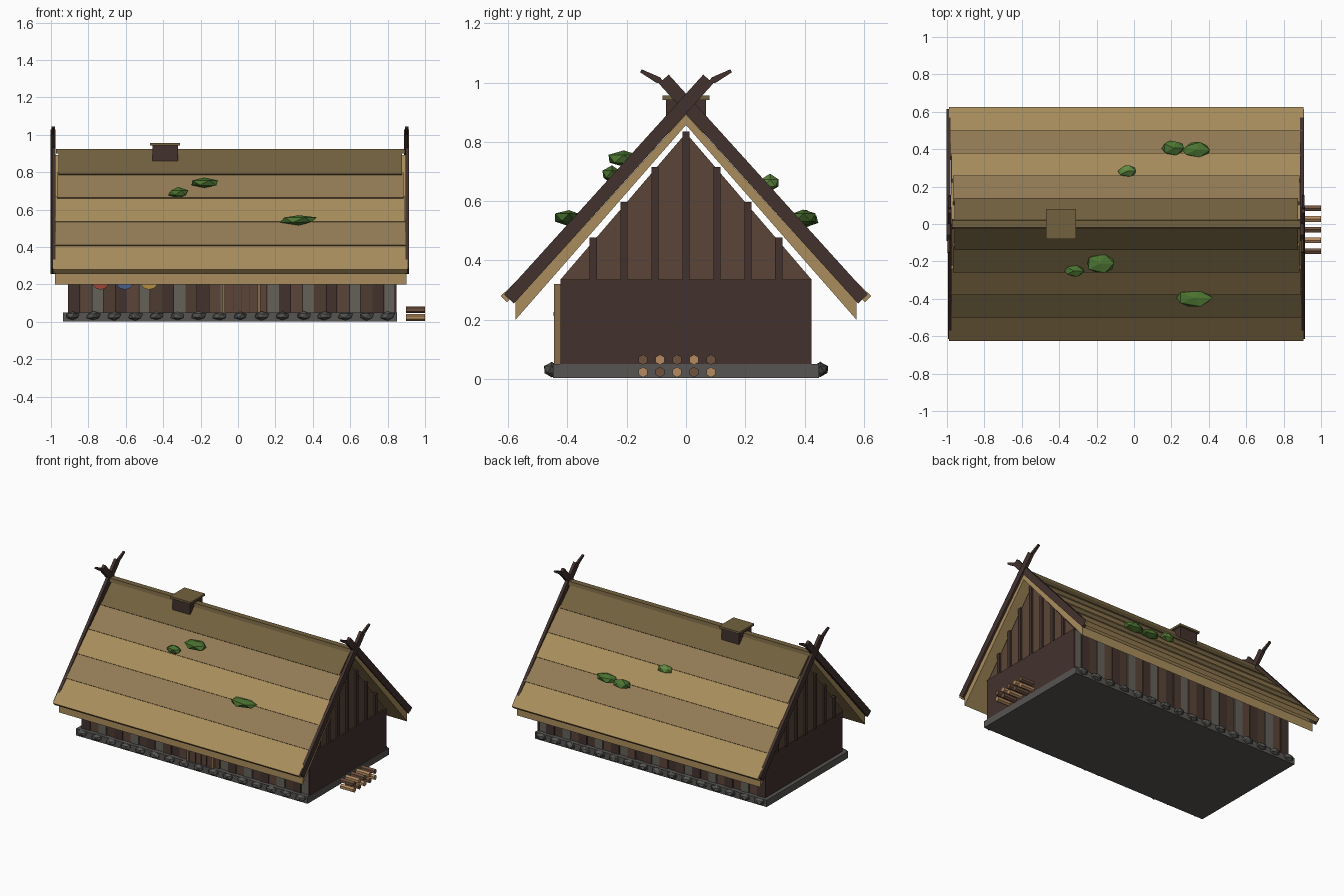
import bpy, bmesh, math, random
from mathutils import Vector, Matrix

if "Cube" in bpy.data.objects:
    bpy.data.objects.remove(bpy.data.objects["Cube"])

random.seed(4)
CX = -0.043          # centre of the house along x
mats = {}
COL = dict(dark=(.055, .032, .026), brown=(.105, .06, .04), mid=(.075, .045, .03), grey=(.13, .12, .10),
           stone=(.09, .09, .085), slab=(.095, .09, .085), straw=(.40, .27, .11), straw2=(.29, .20, .09),
           ridge=(.17, .12, .05), timber=(.25, .15, .07), log=(.46, .26, .12), log2=(.16, .085, .05),
           moss=(.07, .17, .03), moss2=(.12, .25, .05), red=(.35, .06, .04), blue=(.06, .12, .25),
           gold=(.45, .27, .05), iron=(.2, .2, .2))


def finish(name, bm, col):
    bmesh.ops.recalc_face_normals(bm, faces=bm.faces)
    me = bpy.data.meshes.new(name)
    bm.to_mesh(me)
    bm.free()
    if col not in mats:
        mats[col] = bpy.data.materials.new(col)
        mats[col].diffuse_color = (*COL[col], 1)
    me.materials.append(mats[col])
    ob = bpy.data.objects.new(name, me)
    bpy.context.collection.objects.link(ob)
    return ob


def prism(name, profile, x0, x1, col):
    """Extrude a (y, z) profile from x0 to x1."""
    bm = bmesh.new()
    face = bm.faces.new([bm.verts.new((x0, y, z)) for y, z in profile])
    ext = bmesh.ops.extrude_face_region(bm, geom=[face])
    vs = [v for v in ext['geom'] if isinstance(v, bmesh.types.BMVert)]
    bmesh.ops.translate(bm, verts=vs, vec=(x1 - x0, 0, 0))
    return finish(name, bm, col)


def box(name, x0, x1, y0, y1, z0, z1, col):
    return prism(name, [(y0, z0), (y1, z0), (y1, z1), (y0, z1)], x0, x1, col)


def blob(name, loc, size, col, jitter=0.15, sub=1):
    bm = bmesh.new()
    bmesh.ops.create_icosphere(bm, subdivisions=sub, radius=1)
    for v in bm.verts:
        v.co *= 1 + random.uniform(-jitter, jitter)
        v.co = Vector([c * s for c, s in zip(v.co, size)]) + Vector(loc)
    return finish(name, bm, col)


def rod(name, loc, axis, r, length, sides, col, r2=None):
    bm = bmesh.new()
    rot = Vector(axis).to_track_quat('Z', 'Y').to_matrix().to_4x4()
    bmesh.ops.create_cone(bm, cap_ends=True, segments=sides, radius1=r, radius2=r if r2 is None else r2,
                          depth=length, matrix=Matrix.Translation(loc) @ rot)
    return finish(name, bm, col)


# foundation slab with edging stones
box("foundation", -.935, .85, -.448, .448, 0.003, .05, "slab")
for s in (-1, 1):
    for i in range(16):
        blob("edge_stone", (-.885 + i * .1123, s * .453, .032), (.04, .027, .024), "stone", .12)

# wall core and vertical planks
box("wall_core", -.905, .845, -.412, .412, .05, .335, "dark")
tones = ["dark", "brown", "grey", "mid"]
for s in (-1, 1):
    for i in range(28):
        x = -.905 + i * .0625
        out = .424 - .006 * (i % 2)
        box("wall_plank", x, x + .0605, *sorted((s * .40, s * out)), .05, .335, tones[(i + (i // 9)) % 4])
for x0, x1 in ((-.908, -.895), (.835, .848)):
    box("end_wall", x0, x1, -.424, .424, .05, .335, "dark")

# gable ends with battens
for s in (-1, 1):
    xa = CX + s * .855 + (.013 if s > 0 else -.007)
    xb = xa + s * .012
    prism("gable", [(-.424, .335), (.424, .335), (0, .83)], *sorted((xa, xb)), "brown")
    for k in range(-3, 4):
        y = k * .1043
        top = .835 - abs(y) * 1.14
        box("gable_batten", *sorted((xa, xb + s * .012)), y - .012, y + .012, .335, top, "dark")

# door with frame
box("door", -.07, .105, -.434, -.41, .05, .30, "brown")
for x in (-.085, .105):
    box("door_post", x, x + .016, -.445, -.41, .05, .32, "timber")
box("door_lintel", -.085, .121, -.445, -.41, .30, .32, "timber")
for x in (-.025, .018, .061):
    box("door_seam", x, x + .004, -.437, -.41, .05, .30, "dark")

# round shields on the front wall
for x, c in ((-.735, "red"), (-.605, "blue"), (-.475, "gold")):
    rod("shield", (x, -.431, .22), (0, -1, 0), .048, .016, 12, c)
    blob("shield_boss", (x, -.439, .22), (.013, .01, .013), "iron", 0)

# base roof: chevron with vertical eave faces
prism("roof_base", [(.575, .20), (.575, .262), (0, .893), (-.575, .262), (-.575, .20), (0, .857)],
      CX - .935, CX + .945, "straw")

# overlapping thatch courses, each slightly lifted at its lower edge
d = Vector((.69, -.724))     # down the slope
n = Vector((.724, .69))      # out of the slope
ys = [.012, .14, .26, .38, .50, .625]
for s in (-1, 1):
    for i in range(5):
        y0, y1 = ys[i], ys[i + 1]
        hi = Vector((y0, .937 - 1.052 * y0)) - n * .007
        lo = Vector((y1, .937 - 1.052 * y1))
        if i:
            hi -= d * .02
        pts = [hi, lo, lo - n * .03, hi - n * .026]
        w = .918 + .007 * i
        prism("thatch_course", [(s * p.x, p.y) for p in pts], CX - w, CX + w + .003,
              "ridge" if i == 0 else ("straw2" if i % 2 else "straw"))
prism("ridge_cap", [(-.026, .90), (.026, .90), (.02, .925), (-.02, .925)], CX - .93, CX + .935, "ridge")

# crossed bargeboards with horned tips
for e in (-1, 1):
    for s in (-1, 1):
        a, b = Vector((-.597, .27)), Vector((.075, 1.012))
        t = (b - a).normalized()
        w = Vector((-t.y, t.x)) * .0225
        x = CX + e * .945 + s * .003
        prism("bargeboard", [(s * p.x, p.y) for p in (a - w, b - w, b + w, a + w)],
              x - .0105, x + .0105, "dark")
        horn = [(.072, 1.0), (.098, .998), (.155, 1.035), (.15, 1.045), (.088, 1.018)]
        prism("bargeboard_horn", [(s * y, z) for y, z in horn], x - .007, x + .007, "dark")

# smoke vent on the ridge
box("smoke_vent", -.457, -.322, -.067, .067, .86, .942, "dark")
box("smoke_vent_cap", -.47, -.31, -.08, .08, .942, .956, "ridge")

# moss clumps
for x, y, z, a, b, c in ((-.18, -.21, .743, .08, .055, "moss"), (-.32, -.25, .69, .056, .037, "moss"),
                         (.325, -.395, .545, .104, .05, "moss"), (.21, .405, .54, .064, .046, "moss"),
                         (.33, .395, .545, .078, .046, "moss"), (-.035, .283, .662, .054, .036, "moss2")):
    blob("moss_clump", (x, y, z), (a, b, .028), c, .12)

# firewood stack at the right end
for row in range(2):
    for k in range(5):
        rod("firewood", (.949, -.145 + k * .0573, .023 + row * .042), (1, 0, 0), .0175, .102, 6,
            "log" if (k + row) % 2 == 0 else "log2")

for m in bpy.data.materials:
    if m.users and not m.is_grease_pencil:
        m.use_nodes = True
        m.node_tree.nodes["Principled BSDF"].inputs["Base Color"].default_value = m.diffuse_color
